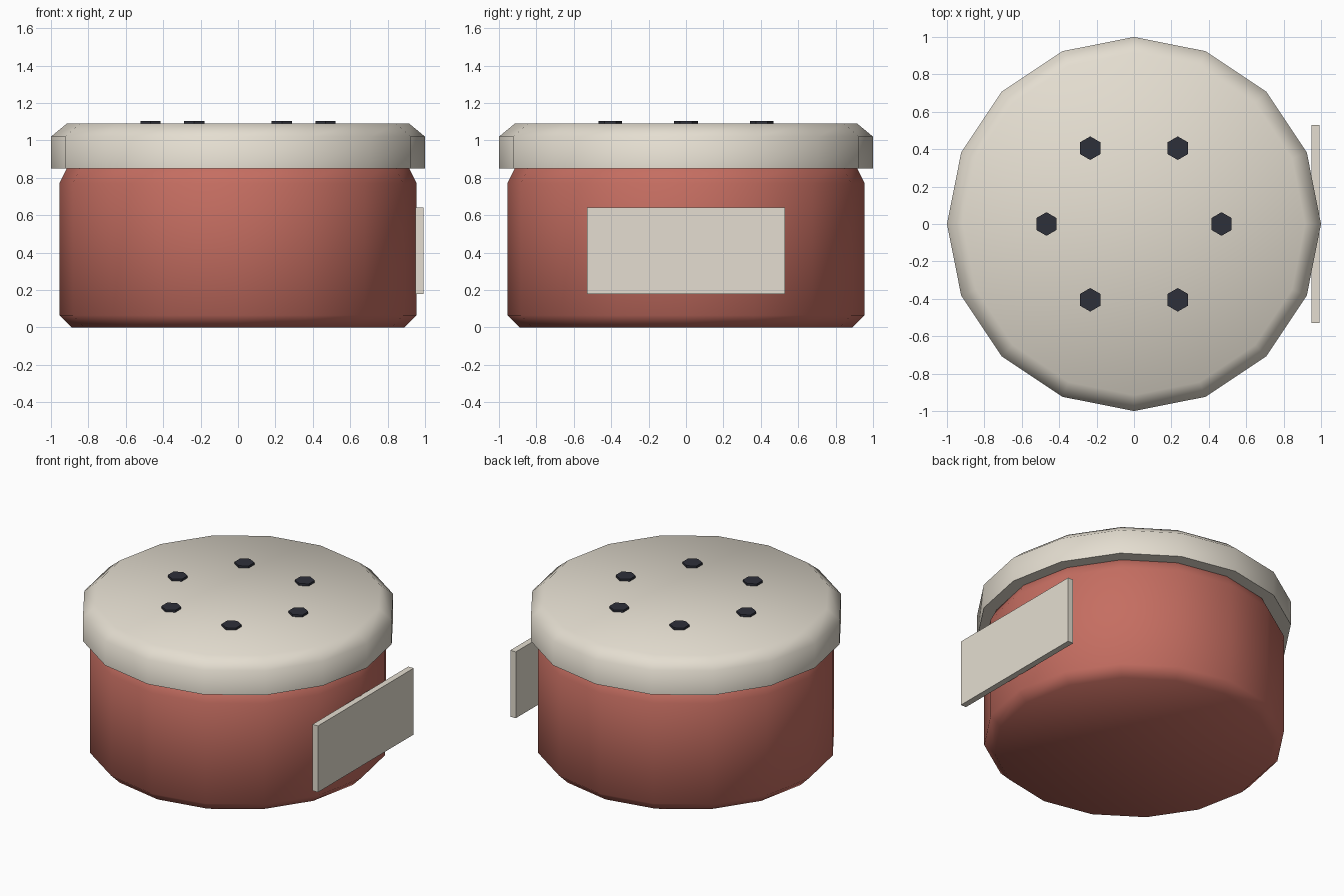
import bpy
import math

cube = bpy.data.objects.get("Cube")
if cube:
    bpy.data.objects.remove(cube, do_unlink=True)


def material(name, rgb):
    mat = bpy.data.materials.new(name)
    mat.use_nodes = True
    mat.diffuse_color = (*rgb, 1)
    mat.node_tree.nodes["Principled BSDF"].inputs["Base Color"].default_value = (*rgb, 1)
    return mat


def lathe(name, profile, sides, mat, start=0.0, centre=(0, 0), smooth=True):
    """Capped solid of revolution from (radius, height) points, bottom to top."""
    verts, faces = [], []
    for radius, z in profile:
        for i in range(sides):
            a = start + math.tau * i / sides
            verts.append((radius * math.cos(a), radius * math.sin(a), z))
    for ring in range(len(profile) - 1):
        low, high = ring * sides, (ring + 1) * sides
        for i in range(sides):
            j = (i + 1) % sides
            faces.append((low + i, low + j, high + j, high + i))
    faces.append(tuple(reversed(range(sides))))
    faces.append(tuple(range(len(verts) - sides, len(verts))))
    mesh = bpy.data.meshes.new(name)
    mesh.from_pydata(verts, [], faces)
    mesh.materials.append(mat)
    obj = bpy.data.objects.new(name, mesh)
    obj.location = (*centre, 0)
    bpy.context.collection.objects.link(obj)
    if smooth:
        bpy.ops.object.select_all(action='DESELECT')
        obj.select_set(True)
        bpy.context.view_layer.objects.active = obj
        bpy.ops.object.shade_smooth_by_angle(angle=math.radians(65))
    return obj


red = material("brick red", (0.56, 0.155, 0.12))
cream = material("warm cream", (0.78, 0.73, 0.635))
dark = material("dark slate", (0.027, 0.029, 0.042))

# Round container and its overhanging lid
lathe("body", [(0.89, 0), (0.955, 0.065), (0.955, 0.77), (0.89, 0.9)], 16, red)
lathe("lid", [(1, 0.85), (1, 1.02), (0.915, 1.09)], 16, cream)

# Ring of shaker holes on the lid
for n in range(6):
    a = math.tau * n / 6
    lathe(f"shaker_hole_{n + 1}", [(0.063, 1.07), (0.063, 1.105)], 6, dark,
          start=math.pi / 6, centre=(0.468 * math.cos(a), 0.468 * math.sin(a)),
          smooth=False)

# Flat label plate on the left side
bpy.ops.mesh.primitive_cube_add(size=1, location=(0.97, 0, 0.41))
label = bpy.context.object
label.name = "label"
label.scale = (0.042, 1.06, 0.465)
bpy.ops.object.transform_apply(location=False, rotation=False, scale=True)
label.data.materials.append(cream)
